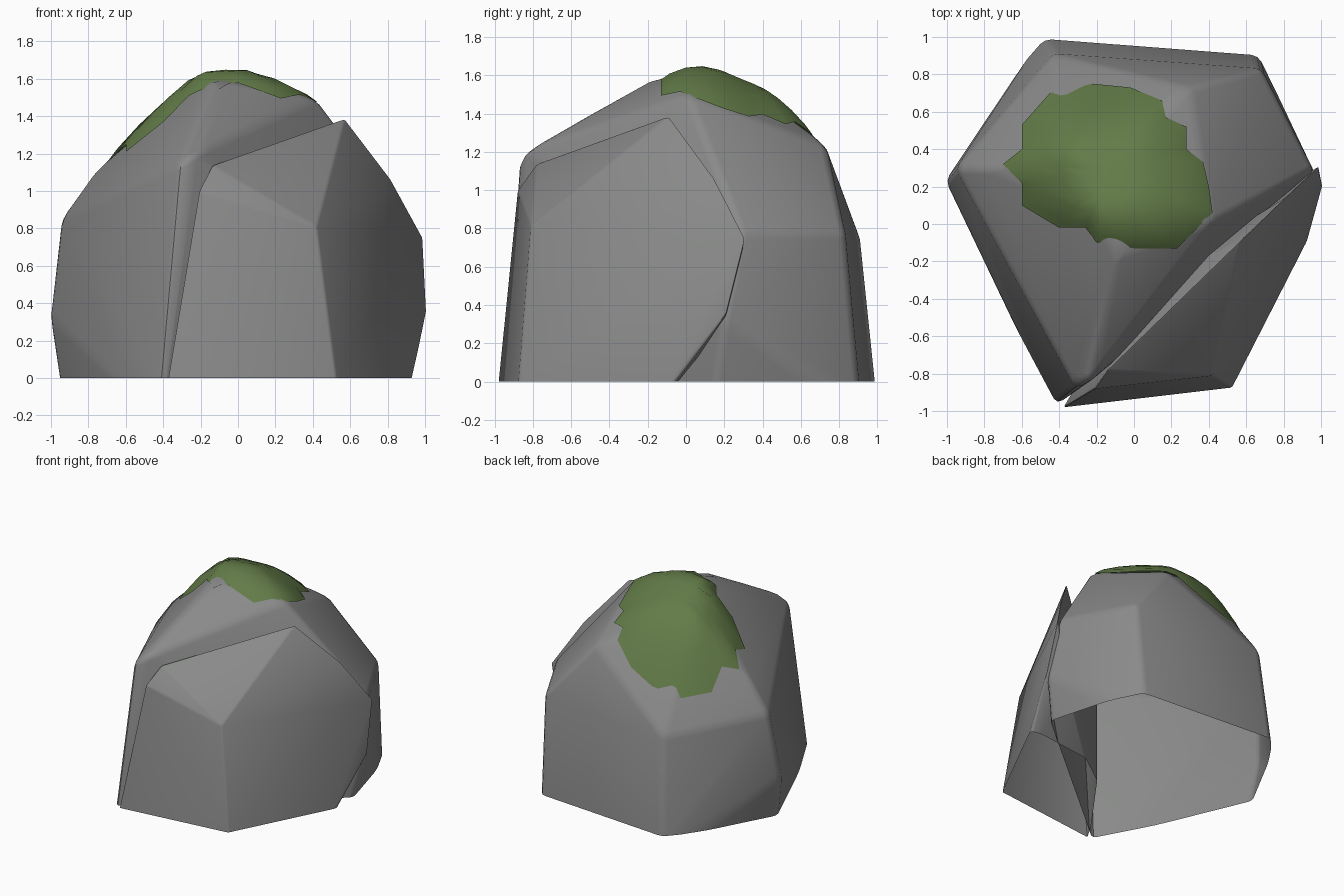
import bpy, bmesh, math
from mathutils import Vector
from mathutils.bvhtree import BVHTree

cube = bpy.data.objects.get("Cube")
if cube:
    bpy.data.objects.remove(cube, do_unlink=True)


def material(name, rgb):
    m = bpy.data.materials.new(name)
    m.use_nodes = True
    m.diffuse_color = (*rgb, 1)
    bsdf = m.node_tree.nodes["Principled BSDF"]
    bsdf.inputs["Base Color"].default_value = (*rgb, 1)
    bsdf.inputs["Roughness"].default_value = 0.9
    return m


def add_object(name, bm, mat):
    me = bpy.data.meshes.new(name)
    bm.to_mesh(me)
    bm.free()
    me.materials.append(mat)
    ob = bpy.data.objects.new(name, me)
    bpy.context.collection.objects.link(ob)
    return ob


def smooth(ob, angle):
    bpy.ops.object.select_all(action='DESELECT')
    ob.select_set(True)
    bpy.context.view_layer.objects.active = ob
    bpy.ops.object.shade_smooth_by_angle(angle=math.radians(angle))


def chiselled_rock(name, corners, mat, width):
    """Convex boulder shell with softened edges, cut open at the ground."""
    bm = bmesh.new()
    for c in corners:
        bm.verts.new(c)
    hull = bmesh.ops.convex_hull(bm, input=bm.verts[:])
    inside = [v for v in hull["geom_interior"] if isinstance(v, bmesh.types.BMVert)]
    bmesh.ops.delete(bm, geom=inside, context='VERTS')
    bmesh.ops.dissolve_limit(bm, angle_limit=math.radians(7),
                             verts=bm.verts[:], edges=bm.edges[:])
    sharp = [e for e in bm.edges if e.calc_face_angle(0) > math.radians(12)]
    bmesh.ops.bevel(bm, geom=sharp, offset=width, offset_type='OFFSET', segments=2,
                    profile=.5, affect='EDGES', clamp_overlap=True)
    bmesh.ops.bisect_plane(bm, geom=bm.verts[:] + bm.edges[:] + bm.faces[:],
                           plane_co=(0, 0, 0), plane_no=(0, 0, -1), clear_outer=True)
    bmesh.ops.recalc_face_normals(bm, faces=bm.faces[:])
    ob = add_object(name, bm, mat)
    smooth(ob, 35)
    return ob


stone = material("grey stone", (0.25, 0.255, 0.25))
moss = material("moss green", (0.125, 0.2, 0.065))

# Main boulder: buried ring, belly, shoulder ring, crown
main = chiselled_rock("main_boulder", [
    (-.43, -.98, -.2), (-.93, .19, -.2), (-.49, 1.01, -.2), (.66, .92, -.2), (.88, .12, -.2),
    (-1.01, .23, .33), (1, .2, .32),
    (-.31, -.88, 1.15), (-.22, -.83, 1.21),
    (-.95, .3, .85), (-.43, .91, .76), (.68, .83, .78), (.96, .29, .78),
    (.3, .73, 1.24), (-.78, .3, 1.09),
    (.42, .01, 1.5), (-.1, -.17, 1.59), (-.2, .05, 1.59), (.05, .13, 1.59),
    (-.35, .42, 1.45), (.02, .43, 1.46),
], stone, .05)

# Split slab set against the front of the boulder, with a chipped top corner
chiselled_rock("front_slab", [
    (-.41, -1, -.2), (.55, -.89, -.2), (.88, -.2, -.2), (.93, -.08, 0), (1.01, .21, .35),
    (-.26, -.92, .74), (-.21, -.88, 1), (-.14, -.78, 1.14),
    (.57, -.09, 1.39), (.82, .15, 1.07), (.99, .31, .75), (.42, -.81, .81),
    (.1, -.3, -.2), (.1, -.3, .7), (.8, .2, .3),
], stone, .03)

# Moss cap draped over the crown
bpy.context.view_layer.update()
tree = BVHTree.FromObject(main, bpy.context.evaluated_depsgraph_get())
outline = [(.42, .06), (.4, .2), (.37, .33), (.28, .4), (.28, .52), (.17, .57), (.15, .66),
           (-.02, .73), (-.22, .75), (-.45, .7), (-.6, .53), (-.6, .4), (-.7, .32),
           (-.6, .22), (-.6, .1), (-.4, -.02), (-.26, -.02), (-.2, -.1), (0, -.13),
           (.23, -.13), (.33, -.03)]
centre = Vector((-.13, .3))


def drape(p, thickness):
    hit = tree.ray_cast(Vector((p.x, p.y, 3)), Vector((0, 0, -1)))[0]
    return (p.x, p.y, hit.z + thickness)


bm = bmesh.new()
rings = []
for r in (1, .9, .7, .5, .3):
    lift = .01 + .055 * (1 - r ** 4)
    rings.append([bm.verts.new(drape(centre.lerp(Vector(p), r), lift)) for p in outline])
top = bm.verts.new(drape(centre, .065))
count = len(outline)
for i in range(count):
    j = (i + 1) % count
    for outer, inner in zip(rings, rings[1:]):
        bm.faces.new((outer[i], outer[j], inner[j], inner[i]))
    bm.faces.new((rings[-1][i], rings[-1][j], top))
bmesh.ops.recalc_face_normals(bm, faces=bm.faces[:])
if top.normal.z < 0 or top.link_faces[0].normal.z < 0:
    bmesh.ops.reverse_faces(bm, faces=bm.faces[:])
smooth(add_object("moss_cap", bm, moss), 60)
